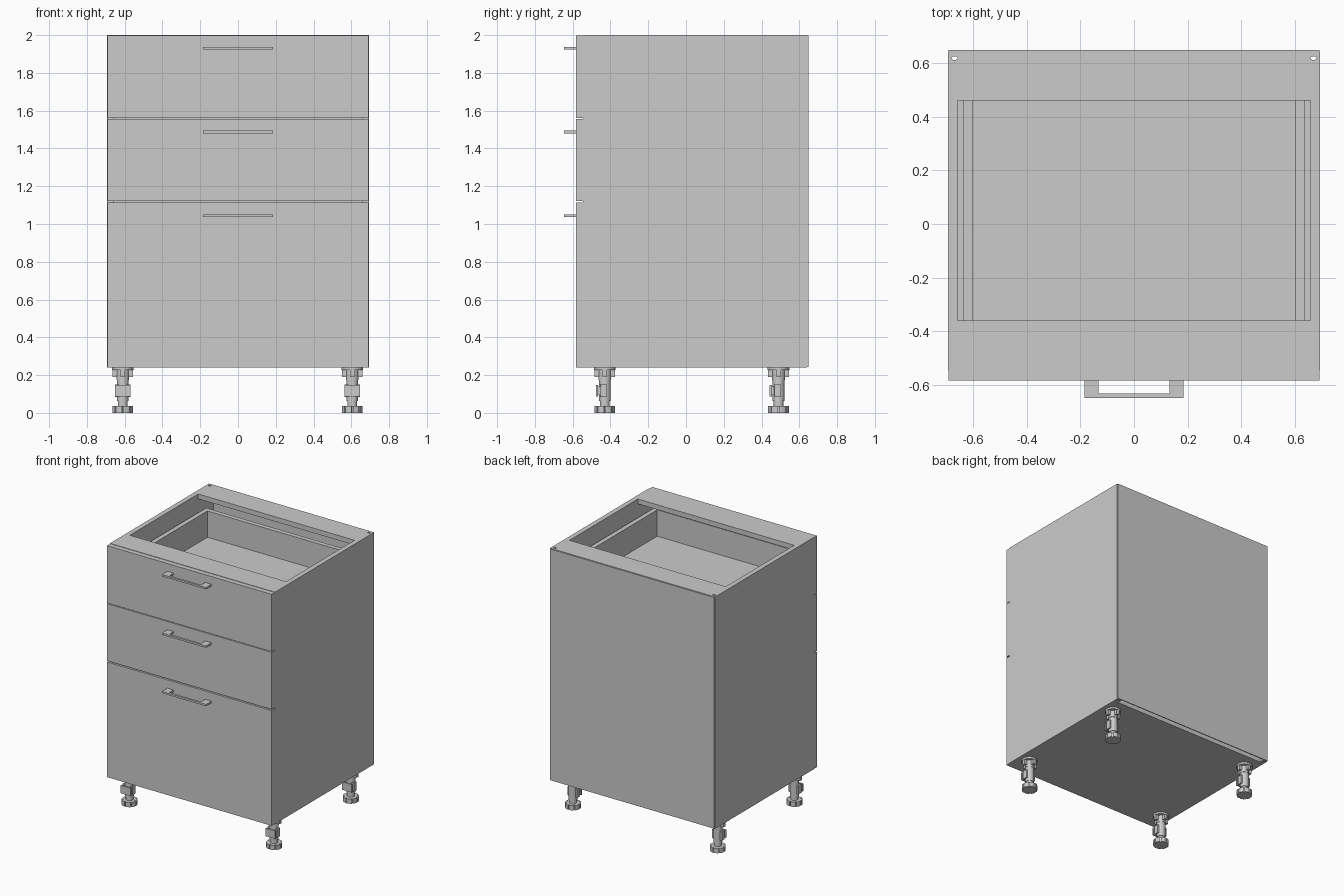
import bpy, bmesh, math
from mathutils import Matrix

if "Cube" in bpy.data.objects:
    bpy.data.objects.remove(bpy.data.objects["Cube"])


def add_object(name, bm, smooth=False):
    bmesh.ops.recalc_face_normals(bm, faces=bm.faces)
    me = bpy.data.meshes.new(name)
    bm.to_mesh(me)
    bm.free()
    ob = bpy.data.objects.new(name, me)
    bpy.context.collection.objects.link(ob)
    if smooth:
        bpy.ops.object.select_all(action='DESELECT')
        ob.select_set(True)
        bpy.context.view_layer.objects.active = ob
        bpy.ops.object.shade_smooth_by_angle(angle=math.radians(30))
    return ob


def add_box(bm, x0, x1, y0, y1, z0, z1):
    m = Matrix.Translation(((x0 + x1) / 2, (y0 + y1) / 2, (z0 + z1) / 2))
    m = m @ Matrix.Diagonal((abs(x1 - x0), y1 - y0, z1 - z0, 1))
    bmesh.ops.create_cube(bm, size=1, matrix=m)


def add_cyl(bm, r, z0, z1, x=0, y=0, n=24):
    bmesh.ops.create_cone(bm, cap_ends=True, segments=n, radius1=r, radius2=r, depth=z1 - z0,
                          matrix=Matrix.Translation((x, y, (z0 + z1) / 2)))


def add_prism(bm, pts, z0, z1):
    face = bm.faces.new([bm.verts.new((x, y, z0)) for x, y in pts])
    res = bmesh.ops.extrude_face_region(bm, geom=[face])
    bmesh.ops.translate(bm, vec=(0, 0, z1 - z0),
                        verts=[v for v in res['geom'] if isinstance(v, bmesh.types.BMVert)])


def box(name, *dims):
    bm = bmesh.new()
    add_box(bm, *dims)
    return add_object(name, bm)


T = 0.037                       # board thickness
W, Z0, Z1 = 0.693, 0.24, 2.0    # half width, carcass bottom and top
IN = W - T
YF, YB = -0.546, 0.641          # carcass front and back

# carcass panels, with a small vertical slot near the back of each side
for s, side in ((-1, "left"), (1, "right")):
    panel = box(side + "_side_panel", s * IN, s * W, YF, YB, Z0, Z1)
    bm = bmesh.new()
    pts = []
    for k in range(14):
        a = -math.pi / 2 + math.pi * (k if k < 7 else k - 1) / 6
        pts.append((s * 0.668 + (0.005 if k < 7 else -0.005) + 0.006 * math.cos(a),
                    0.617 + 0.006 * math.sin(a)))
    add_prism(bm, pts, Z0 - 0.1, Z1 + 0.1)
    cutter = add_object(side + "_slot_cutter", bm)
    cutter.hide_render = True
    cutter.display_type = 'WIRE'
    mod = panel.modifiers.new("slot", 'BOOLEAN')
    mod.operation, mod.object, mod.solver = 'DIFFERENCE', cutter, 'EXACT'

box("bottom_panel", -IN, IN, YF, 0.605, Z0, Z0 + T)
box("front_top_rail", -IN, IN, YF, -0.36, Z1 - T, Z1)
box("back_top_rail", -IN, IN, 0.46, YB, Z1 - T, Z1)
box("back_panel", -0.69, 0.69, YB, 0.648, Z0 + 0.003, Z1 - 0.003)

# drawers: name, front bottom, front top, handle height, box bottom, box top
DRAWERS = (("top", 1.562, 1.997, 1.931, 1.645, 1.875),
           ("middle", 1.123, 1.557, 1.487, 1.205, 1.435),
           ("bottom", 0.24, 1.114, 1.044, 0.325, 0.80))
for name, f0, f1, h, b0, b1 in DRAWERS:
    box(name + "_drawer_front", -0.691, 0.691, -0.583, YF + 0.001, f0, f1)

    # open drawer box
    bm = bmesh.new()
    for s in (-1, 1):
        add_box(bm, s * 0.60, s * 0.635, YF, 0.525, b0, b1)
    add_box(bm, -0.60, 0.60, 0.49, 0.525, b0, b1)
    add_box(bm, -0.60, 0.60, YF, YF + 0.035, b0, b1)
    add_box(bm, -0.60, 0.60, YF + 0.035, 0.49, b0 + 0.015, b0 + 0.03)
    add_object(name + "_drawer_box", bm)

    # slide rails between box and sides
    bm = bmesh.new()
    for s in (-1, 1):
        add_box(bm, s * 0.635, s * IN, YF + 0.01, 0.55, b0 + 0.02, b0 + 0.06)
    add_object(name + "_drawer_slides", bm)

    # bracket handle
    u = [(-0.185, -0.583), (-0.185, -0.647), (0.185, -0.647), (0.185, -0.583),
         (0.133, -0.583), (0.133, -0.631), (-0.133, -0.631), (-0.133, -0.583)]
    bm = bmesh.new()
    add_prism(bm, u, h - 0.007, h + 0.007)
    add_object(name + "_handle", bm)


def notched_ring(r_out, r_in, teeth):
    """Disc outline with narrow notches around the rim."""
    pts, step = [], 2 * math.pi / teeth
    for i in range(teeth):
        for f, r in ((0.0, r_in), (0.0, r_out), (0.28, r_out), (0.56, r_out),
                     (0.84, r_out), (0.84, r_in)):
            a = (i + f + 0.08) * step
            pts.append((r * math.cos(a), r * math.sin(a)))
    return pts


# adjustable legs
for yn, y in (("front", -0.43), ("back", 0.49)):
    for xn, x in (("left", -0.61), ("right", 0.605)):
        bm = bmesh.new()
        add_prism(bm, notched_ring(0.055, 0.044, 8), 0.0, 0.036)      # foot
        add_cyl(bm, 0.026, 0.036, 0.062)                              # foot neck
        add_cyl(bm, 0.031, 0.062, 0.19)                               # shaft
        add_cyl(bm, 0.034, 0.175, 0.228)                              # socket
        add_cyl(bm, 0.058, 0.226, 0.24)                               # flange
        for k in range(4):                                            # flange ribs
            n = len(bm.verts)
            add_box(bm, 0.028, 0.055, -0.012, 0.012, 0.19, 0.23)
            bm.verts.ensure_lookup_table()
            bmesh.ops.rotate(bm, verts=bm.verts[n:], cent=(0, 0, 0),
                             matrix=Matrix.Rotation(k * math.pi / 2, 3, 'Z'))
        add_box(bm, -0.042, 0.040, -0.022, 0.012, 0.085, 0.15)        # plinth clip
        add_box(bm, -0.042, 0.040, -0.047, -0.036, 0.088, 0.147)
        for s in (-1, 1):
            add_box(bm, s * 0.008, s * 0.02, -0.04, -0.02, 0.095, 0.14)
        bmesh.ops.translate(bm, vec=(x, y, 0), verts=bm.verts)
        add_object(f"{yn}_{xn}_leg", bm, smooth=True)
